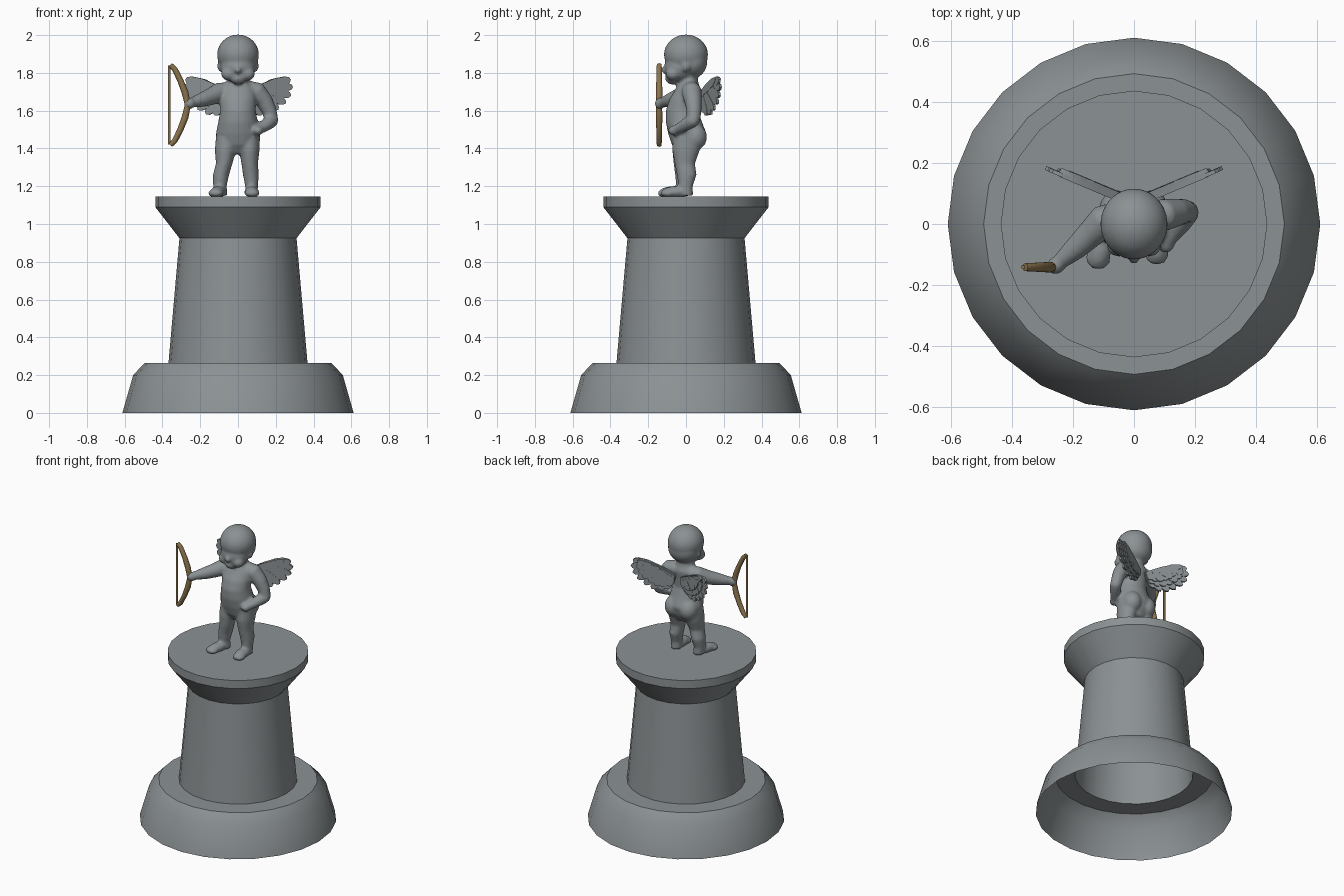
import bpy, bmesh, math
from mathutils import Vector, Matrix


def material(name, rgb):
    m = bpy.data.materials.new(name)
    m.diffuse_color = (*rgb, 1)
    return m


STONE = material("grey stone", (0.26, 0.285, 0.295))
WOOD = material("brown wood", (0.26, 0.175, 0.075))


def finish(bm, name, mat, angle=35):
    me = bpy.data.meshes.new(name)
    bm.to_mesh(me)
    bm.free()
    me.materials.append(mat)
    me.shade_smooth()
    me.set_sharp_from_angle(angle=math.radians(angle))
    ob = bpy.data.objects.new(name, me)
    bpy.context.collection.objects.link(ob)
    return ob


def tube(bm, pts, n=16, flat=False):
    """Closed tube through (x, y, z, rx, ry); flat keeps the rings horizontal."""
    P = [Vector(p[:3]) for p in pts]
    rings = []
    for i, p in enumerate(pts):
        t = Vector((0, 0, 1)) if flat else (P[min(i + 1, len(P) - 1)] - P[max(i - 1, 0)]).normalized()
        u = t.cross(Vector((0, 1, 0))).normalized()
        v = u.cross(t)
        rx, ry = p[3], p[-1]
        rings.append([bm.verts.new(P[i] + u * rx * math.cos(a) + v * ry * math.sin(a))
                      for a in (2 * math.pi * k / n for k in range(n))])
    faces = [bm.faces.new(rings[0]), bm.faces.new(rings[-1][::-1])]
    for a, b in zip(rings, rings[1:]):
        for k in range(n):
            j = (k + 1) % n
            faces.append(bm.faces.new((a[k], b[k], b[j], a[j])))
    bmesh.ops.recalc_face_normals(bm, faces=faces)


def ball(bm, c, r, turn=0):
    m = Matrix.Translation(c) @ Matrix.Rotation(turn, 4, 'Z') @ Matrix.Diagonal((*r, 1))
    bmesh.ops.create_uvsphere(bm, u_segments=24, v_segments=16, radius=1, matrix=m)


def sculpt(ob, voxel=0.009, smooth=3):
    """Fuse overlapping volumes into one smooth skin."""
    r = ob.modifiers.new("fuse", 'REMESH')
    r.mode = 'VOXEL'
    r.voxel_size = voxel
    r.use_smooth_shade = True
    s = ob.modifiers.new("soften", 'SMOOTH')
    s.factor = 0.5
    s.iterations = smooth


# pedestal: one open-bottomed turned shell, 24 sides
bm = bmesh.new()
profile = [(0.612, 0), (0.555, 0.2), (0.494, 0.265), (0.368, 0.265), (0.31, 0.925),
           (0.438, 1.09), (0.438, 1.145)]
rings = [[bm.verts.new((r * math.cos(k * math.pi / 12), r * math.sin(k * math.pi / 12), z))
          for k in range(24)] for r, z in profile]
for a, b in zip(rings, rings[1:]):
    for k in range(24):
        j = (k + 1) % 24
        bm.faces.new((a[k], a[j], b[j], b[k]))
bm.faces.new(rings[-1])
finish(bm, "pedestal", STONE, 30)

# child figure
bm = bmesh.new()
# torso and neck: z, front y, back y, half width
torso = [(1.37, -0.04, 0.06, 0.06), (1.42, -0.075, 0.09, 0.112), (1.48, -0.095, 0.108, 0.117),
         (1.54, -0.107, 0.085, 0.105), (1.60, -0.107, 0.066, 0.094), (1.66, -0.088, 0.07, 0.096),
         (1.715, -0.055, 0.077, 0.092), (1.75, -0.04, 0.065, 0.062), (1.82, -0.04, 0.055, 0.05)]
tube(bm, [(0, (f + b) / 2, z, w, (b - f) / 2) for z, f, b, w in torso], 24, True)
for s in (-1, 1):
    ball(bm, (s * 0.055, 0.045, 1.46), (0.06, 0.066, 0.07))
# legs
tube(bm, [(-0.09, -0.01, 1.15, 0.036, 0.038), (-0.096, -0.012, 1.20, 0.036, 0.039),
          (-0.09, -0.006, 1.26, 0.043, 0.052), (-0.073, -0.012, 1.32, 0.044, 0.054),
          (-0.066, 0.0, 1.39, 0.057, 0.073), (-0.06, 0.01, 1.46, 0.057, 0.08)], 18, True)
tube(bm, [(0.07, 0.0, 1.15, 0.034, 0.037), (0.072, -0.002, 1.20, 0.034, 0.038),
          (0.068, 0.004, 1.26, 0.042, 0.052), (0.062, -0.006, 1.32, 0.044, 0.054),
          (0.06, 0.0, 1.39, 0.054, 0.073), (0.06, 0.01, 1.46, 0.057, 0.08)], 18, True)
# feet
for x, y, turn in ((-0.105, -0.065, -0.25), (0.072, -0.05, 0.05)):
    ball(bm, (x, y, 1.17), (0.038, 0.08, 0.03), turn)
    ball(bm, (x + math.sin(turn) * 0.05, y - 0.045, 1.163), (0.041, 0.04, 0.022), turn)
# arm holding the bow
tube(bm, [(-0.05, 0.025, 1.70, 0.05), (-0.10, 0.01, 1.695, 0.054), (-0.15, -0.04, 1.672, 0.045),
          (-0.19, -0.078, 1.658, 0.039), (-0.225, -0.108, 1.648, 0.031), (-0.245, -0.125, 1.642, 0.026)])
ball(bm, (-0.257, -0.137, 1.638), (0.03, 0.028, 0.03))
# arm resting on the hip
tube(bm, [(0.05, 0.025, 1.71, 0.05), (0.10, 0.03, 1.70, 0.053), (0.14, 0.038, 1.65, 0.046),
          (0.165, 0.042, 1.60, 0.04), (0.178, 0.04, 1.55, 0.036)])
ball(bm, (0.177, 0.036, 1.548), (0.036, 0.036, 0.036))
tube(bm, [(0.178, 0.036, 1.547, 0.036), (0.155, 0.005, 1.53, 0.035), (0.13, -0.03, 1.51, 0.028),
          (0.11, -0.055, 1.5, 0.025)])
ball(bm, (0.105, -0.06, 1.495), (0.03, 0.035, 0.026))
# face
ball(bm, (0, -0.03, 1.83), (0.093, 0.085, 0.082))
ball(bm, (0, -0.07, 1.772), (0.042, 0.04, 0.034))
ball(bm, (0, -0.113, 1.815), (0.016, 0.02, 0.018))
for s in (-1, 1):
    ball(bm, (s * 0.048, -0.068, 1.795), (0.042, 0.04, 0.036))
    ball(bm, (s * 0.095, 0.0, 1.835), (0.014, 0.022, 0.028))
# hair cap
ball(bm, (0, 0.0, 1.896), (0.111, 0.117, 0.107))
ball(bm, (0, 0.03, 1.86), (0.1, 0.083, 0.09))
sculpt(finish(bm, "child_figure", STONE))

# wings: three overlapping fans of flat feathers, mirrored
bm = bmesh.new()


def feather(root, tip, w, offset, thick=0.012):
    a, b = Vector(root), Vector(tip)
    d = (b - a).normalized()
    side = Vector((-d.y, d.x))
    L = (b - a).length
    outline = [(0, -0.6), (0.45, -1), (0.8, -0.95), (0.94, -0.6), (1, 0),
               (0.94, 0.6), (0.8, 0.95), (0.45, 1), (0, 0.6)]
    verts = []
    for t, k in outline:
        q = a + d * (t * L) + side * (k * w)
        verts.append(bm.verts.new((q.x, 0.06 + 0.42 * q.x + offset, q.y)))
    f = bm.faces.new(verts)
    g = bmesh.ops.extrude_face_region(bm, geom=[f])
    new = [v for v in g["geom"] if isinstance(v, bmesh.types.BMVert)]
    bmesh.ops.translate(bm, verts=new, vec=(-0.4 * thick, thick, 0))


tips = [(0.28, 1.765), (0.292, 1.725), (0.282, 1.68), (0.255, 1.64),
        (0.215, 1.605), (0.17, 1.58), (0.125, 1.575), (0.085, 1.59)]
for layer, (reach, off) in enumerate(((1, -0.006), (0.76, 0.003), (0.52, 0.011))):
    for i, tip in enumerate(tips):
        k = i / (len(tips) - 1)
        root = Vector((0.15 - 0.11 * k, 1.735 - 0.05 * k))
        end = root.lerp(Vector(tip), reach)
        feather(root, end, 0.024, off + 0.0015 * (i % 2))
# leading edge of the wing
for off in (-0.008, 0.008):
    feather((0.03, 1.675), (0.245, 1.77), 0.022, off, 0.014)
bmesh.ops.recalc_face_normals(bm, faces=bm.faces[:])
wings = finish(bm, "wings", STONE)
wings.modifiers.new("mirror", 'MIRROR').use_mirror_merge = False

# bow and string
bm = bmesh.new()
half = [(-0.358, 0.212, 0.013), (-0.335, 0.19, 0.015), (-0.305, 0.13, 0.016), (-0.28, 0.065, 0.018)]
Y, Z = -0.142, 1.63
path = [(x, Y, Z + z, r) for x, z, r in half] + [(-0.266, Y, Z, 0.016)]
path += [(x, Y, Z - z, r) for x, z, r in half[::-1]]
tube(bm, path, 10)
finish(bm, "bow", WOOD, 50)
bm = bmesh.new()
tube(bm, [(-0.364, Y, Z - 0.21, 0.007), (-0.364, Y, Z + 0.21, 0.007)], 8)
finish(bm, "bow_string", WOOD, 50)
